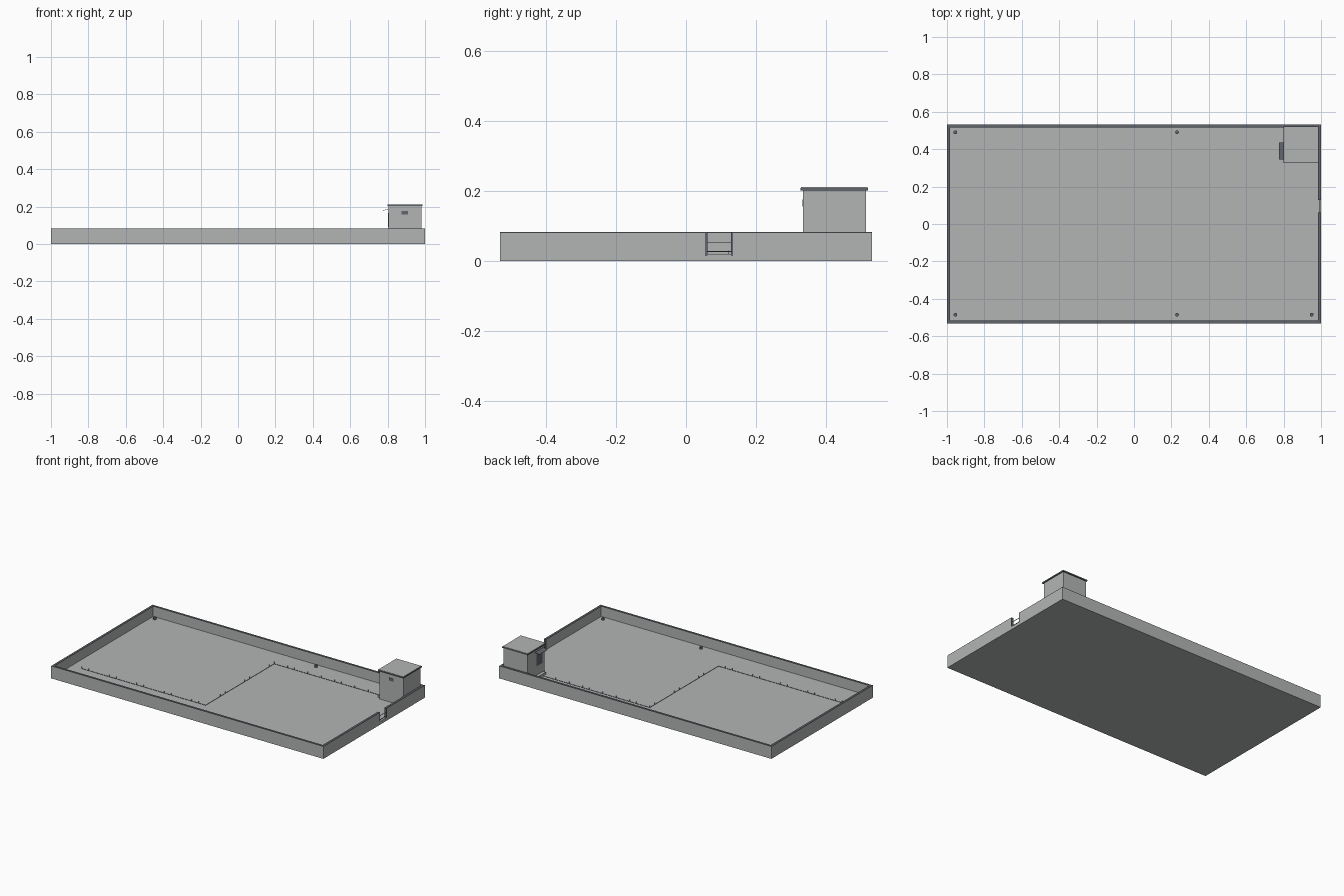
import bpy
import math

if "Cube" in bpy.data.objects:
    bpy.data.objects.remove(bpy.data.objects["Cube"])


def material(name, rgb):
    m = bpy.data.materials.new(name)
    m.diffuse_color = (*rgb, 1)
    m.use_nodes = True
    m.node_tree.nodes["Principled BSDF"].inputs["Base Color"].default_value = m.diffuse_color
    return m


GREY = material("concrete grey", (0.45, 0.46, 0.46))
DARK = material("dark slate", (0.12, 0.13, 0.15))


def boxes(name, mat, *bounds):
    """One object made of boxes, each given as x0, x1, y0, y1, z0, z1."""
    verts, faces = [], []
    for x0, x1, y0, y1, z0, z1 in bounds:
        n = len(verts)
        verts += [(x, y, z) for z in (z0, z1)
                  for x, y in ((x0, y0), (x1, y0), (x1, y1), (x0, y1))]
        faces += [[n + 3, n + 2, n + 1, n], [n + 4, n + 5, n + 6, n + 7]]
        faces += [[n + i, n + (i + 1) % 4, n + 4 + (i + 1) % 4, n + 4 + i] for i in range(4)]
    mesh = bpy.data.meshes.new(name)
    mesh.from_pydata(verts, [], faces)
    mesh.materials.append(mat)
    ob = bpy.data.objects.new(name, mesh)
    bpy.context.collection.objects.link(ob)
    return ob


X, Y, T = 1.0, 0.532, 0.015      # half length, half width, wall thickness
FLOOR, TOP, CAP = 0.015, 0.083, 0.002
G0, G1 = 0.055, 0.135            # gate opening along the right wall

# Yard slab and perimeter walls, with a gap for the gate
boxes("yard_floor", GREY, (-X, X, -Y, Y, 0, FLOOR))
runs = [(-X, X, -Y, -Y + T), (-X, X, Y - T, Y), (-X, -X + T, -Y + T, Y - T),
        (X - T, X, -Y + T, G0), (X - T, X, G1, Y - T)]
boxes("perimeter_walls", GREY, *[r + (FLOOR, TOP - CAP) for r in runs])
boxes("wall_coping", DARK, *[r + (TOP - CAP, TOP) for r in runs])

# Gate posts, threshold and bar
boxes("gate_posts", DARK, (X - T, X, G0, G0 + 0.006, FLOOR, TOP),
      (X - T, X, G1 - 0.006, G1, FLOOR, TOP))
boxes("gate_threshold", GREY, (X - T, X, G0, G1, FLOOR, 0.021))
boxes("gate_bar", DARK, (X - 0.009, X - 0.006, G0, G1, 0.053, 0.055),
      (X - 0.009, X - 0.006, G0, G1, 0.027, 0.029))

# Guard house with overhanging roof
HX0, HX1, HY0, HY1 = 0.805, 0.98, 0.335, 0.515
boxes("guard_house", GREY, (HX0, HX1, HY0, HY1, FLOOR, 0.202))
boxes("roof_trim", DARK, (HX0 - 0.006, HX1 + 0.006, HY0 - 0.008, HY1 + 0.006, 0.202, 0.21))
boxes("roof_top", GREY, (HX0 - 0.004, HX1 + 0.004, HY0 - 0.006, HY1 + 0.004, 0.21, 0.212))
boxes("window", DARK, (0.875, 0.908, HY0 - 0.002, HY0, 0.157, 0.176))
boxes("door", DARK, (HX0 - 0.002, HX0, 0.36, 0.42, 0.09, 0.165))
boxes("door_step", GREY, (HX0 - 0.02, HX0, 0.35, 0.43, FLOOR, 0.03))

# Sloping canopy over the door
canopy = boxes("door_canopy", DARK, (HX0 - 0.03, HX0, 0.345, 0.435, 0.178, 0.18))
for v in canopy.data.vertices:
    if v.co.x > HX0 - 0.01:
        v.co.z += 0.008

# Small round floor bollards
for x, y in [(-0.955, 0.49), (0.23, 0.49), (-0.955, -0.485), (0.23, -0.485), (0.95, -0.485)]:
    bpy.ops.mesh.primitive_cylinder_add(vertices=12, radius=0.01, depth=0.012,
                                        location=(x, y, FLOOR + 0.006))
    bpy.context.object.name = "floor_bollard"
    bpy.context.object.data.materials.append(DARK)

# Very thin low rail with upright pins, running in a Z across the yard
w = 0.0006
path = [(-0.91, -0.34), (0.0, -0.34), (0.0, 0.38), (0.79, 0.38)]
parts = []
for (ax, ay), (bx, by) in zip(path, path[1:]):
    parts.append((ax - w, bx + w, ay - w, by + w, FLOOR, FLOOR + 0.002))
    n = round(math.hypot(bx - ax, by - ay) / 0.05)
    for i in range(n):
        x, y = ax + (bx - ax) * i / n, ay + (by - ay) * i / n
        parts.append((x - w, x + w, y - w, y + w, FLOOR, FLOOR + 0.015))
boxes("low_rail", DARK, *parts)
